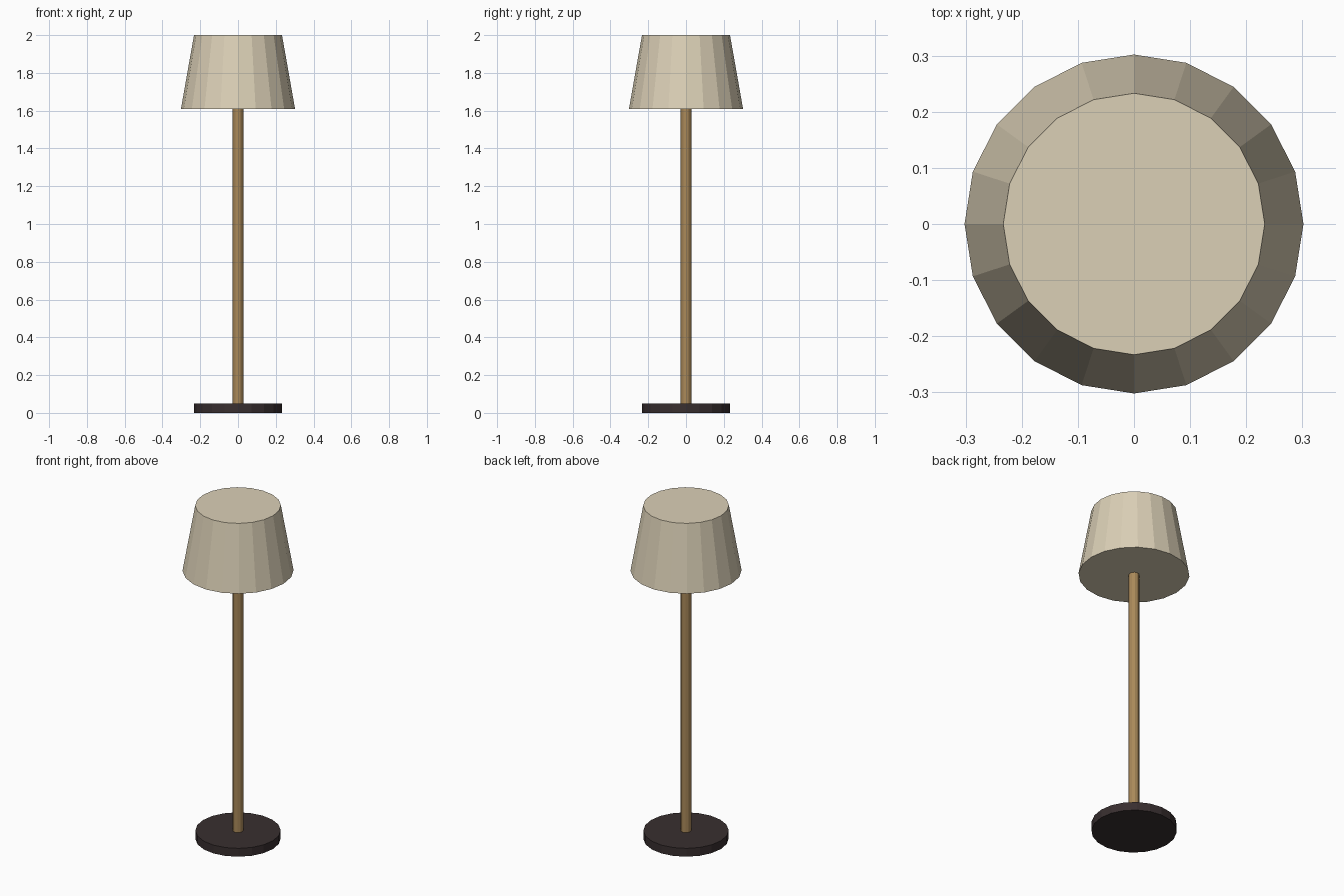
import bpy

if "Cube" in bpy.data.objects:
    bpy.data.objects.remove(bpy.data.objects["Cube"])


def material(name, color):
    m = bpy.data.materials.new(name)
    m.diffuse_color = (*color, 1.0)
    m.use_nodes = True
    m.node_tree.nodes["Principled BSDF"].inputs["Base Color"].default_value = m.diffuse_color
    return m


def turned_part(name, sides, r_bottom, r_top, z0, z1, mat):
    """Flat-shaded capped cylinder or cone between two heights."""
    bpy.ops.mesh.primitive_cone_add(vertices=sides, radius1=r_bottom, radius2=r_top,
                                    depth=z1 - z0, location=(0, 0, (z0 + z1) / 2))
    ob = bpy.context.object
    ob.name = name
    ob.data.materials.append(mat)
    return ob


cream = material("cream fabric", (0.71, 0.63, 0.47))
brass = material("aged brass", (0.40, 0.25, 0.10))
dark = material("dark brown", (0.040, 0.028, 0.029))

# Round foot, slim pole and tapered closed shade
turned_part("base", 20, 0.232, 0.232, 0.0, 0.05, dark)
turned_part("pole", 12, 0.029, 0.029, 0.05, 1.62, brass)
turned_part("shade", 20, 0.302, 0.233, 1.61, 2.0, cream)
